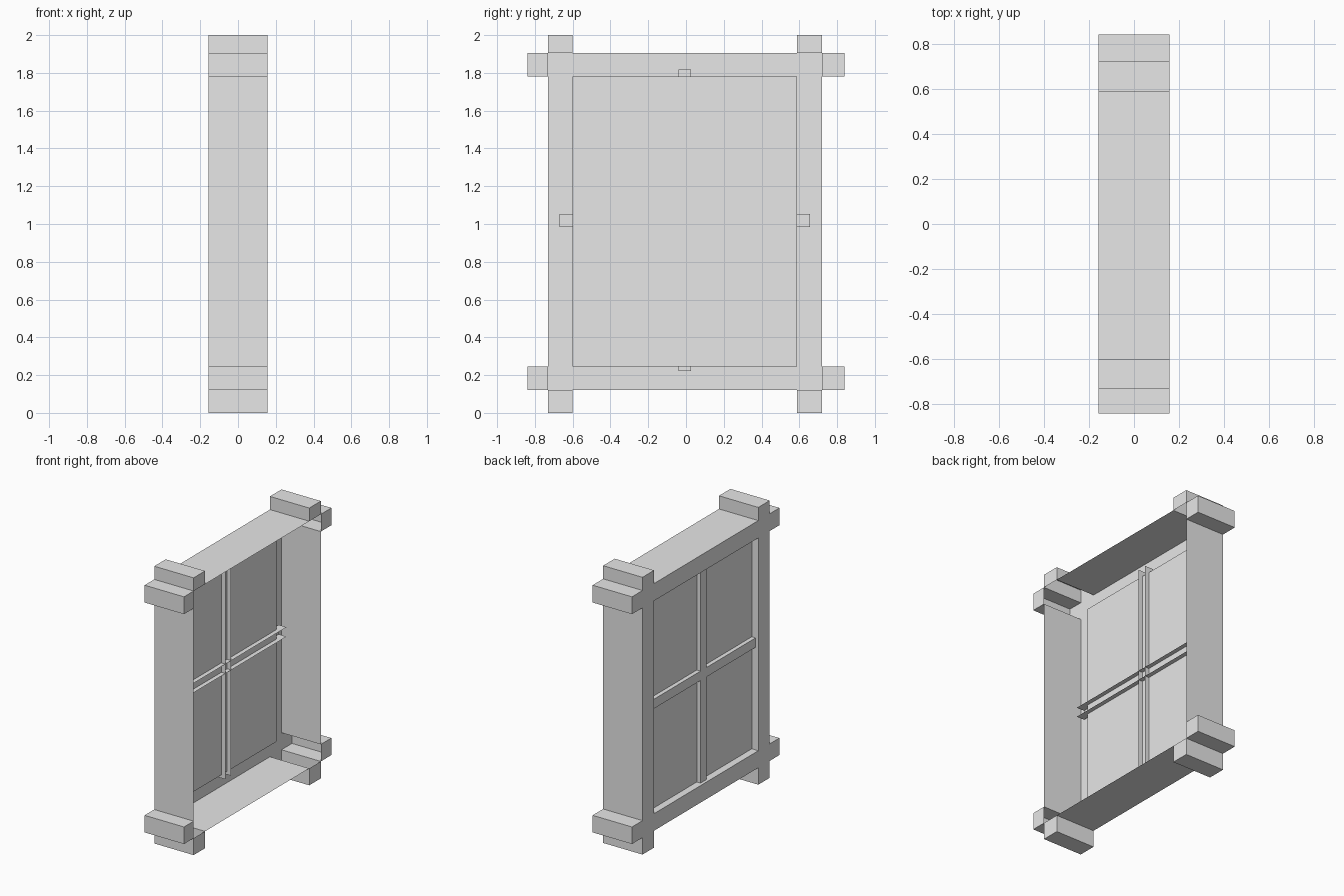
import bpy
import bmesh

cube = bpy.data.objects.get("Cube")
if cube:
    bpy.data.objects.remove(cube, do_unlink=True)

grey = bpy.data.materials.new("plain grey")
grey.use_nodes = True
colour = (0.8, 0.8, 0.8, 1)
grey.diffuse_color = colour
grey.node_tree.nodes["Principled BSDF"].inputs["Base Color"].default_value = colour

FRONT, BACK = -0.157, 0.157
PANE_X = -0.105
YS = [-0.84, -0.73, -0.60, 0.588, 0.72, 0.84]
ZS = [0, 0.122, 0.245, 1.78, 1.905, 2]


def finish(bm, name):
    bmesh.ops.remove_doubles(bm, verts=bm.verts, dist=0.0001)
    bmesh.ops.recalc_face_normals(bm, faces=bm.faces)
    mesh = bpy.data.meshes.new(name)
    bm.to_mesh(mesh)
    bm.free()
    mesh.materials.append(grey)
    obj = bpy.data.objects.new(name, mesh)
    bpy.context.collection.objects.link(obj)
    return obj


def panel(bm, x, y0, y1, z0, z1):
    """Flat rectangle facing -x."""
    corners = [(y0, z0), (y0, z1), (y1, z1), (y1, z0)]
    return bm.faces.new([bm.verts.new((x, y, z)) for y, z in corners])


def extrude_edges(bm, edges, x):
    """Pull open edges straight back to the given depth."""
    new = bmesh.ops.extrude_edge_only(bm, edges=edges)["geom"]
    for v in new:
        if isinstance(v, bmesh.types.BMVert):
            v.co.x = x


# Frame: hollow shell of crossing beams, open at the back except the beam ends
bm = bmesh.new()
stubs = []
for j in range(5):
    for k in range(5):
        is_post, is_rail = j in (1, 3), k in (1, 3)
        if is_post or is_rail:
            cell = (YS[j], YS[j + 1], ZS[k], ZS[k + 1])
            panel(bm, FRONT, *cell)
            if j in (0, 4) or k in (0, 4):
                stubs.append(cell)
bmesh.ops.remove_doubles(bm, verts=bm.verts, dist=0.0001)


def around_opening(edge):
    return all(YS[2] - 0.01 < v.co.y < YS[3] + 0.01 and
               ZS[2] - 0.01 < v.co.z < ZS[3] + 0.01 for v in edge.verts)


rim = [e for e in bm.edges if e.is_boundary]
opening = [e for e in rim if around_opening(e)]
outline = [e for e in rim if not around_opening(e)]
extrude_edges(bm, outline, BACK)
extrude_edges(bm, opening, PANE_X)
for cell in stubs:
    panel(bm, BACK, *cell)
finish(bm, "window_frame")

# Pane at the bottom of the recess
bm = bmesh.new()
panel(bm, PANE_X, YS[2], YS[3], ZS[2], ZS[3])
finish(bm, "window_pane")


# Glazing bars: channels open at the back and at both ends
def glazing_bar(name, y0, y1, z0, z1, upright):
    bm = bmesh.new()
    face = panel(bm, -0.135, y0, y1, z0, z1)
    axis = 2 if upright else 1
    sides = [e for e in face.edges
             if abs(e.verts[0].co[axis] - e.verts[1].co[axis]) > 0.5]
    extrude_edges(bm, sides, -0.073)
    finish(bm, name)


glazing_bar("upright_glazing_bar", -0.04, 0.027, 0.222, 1.818, True)
glazing_bar("cross_glazing_bar", -0.67, 0.657, 0.985, 1.053, False)
